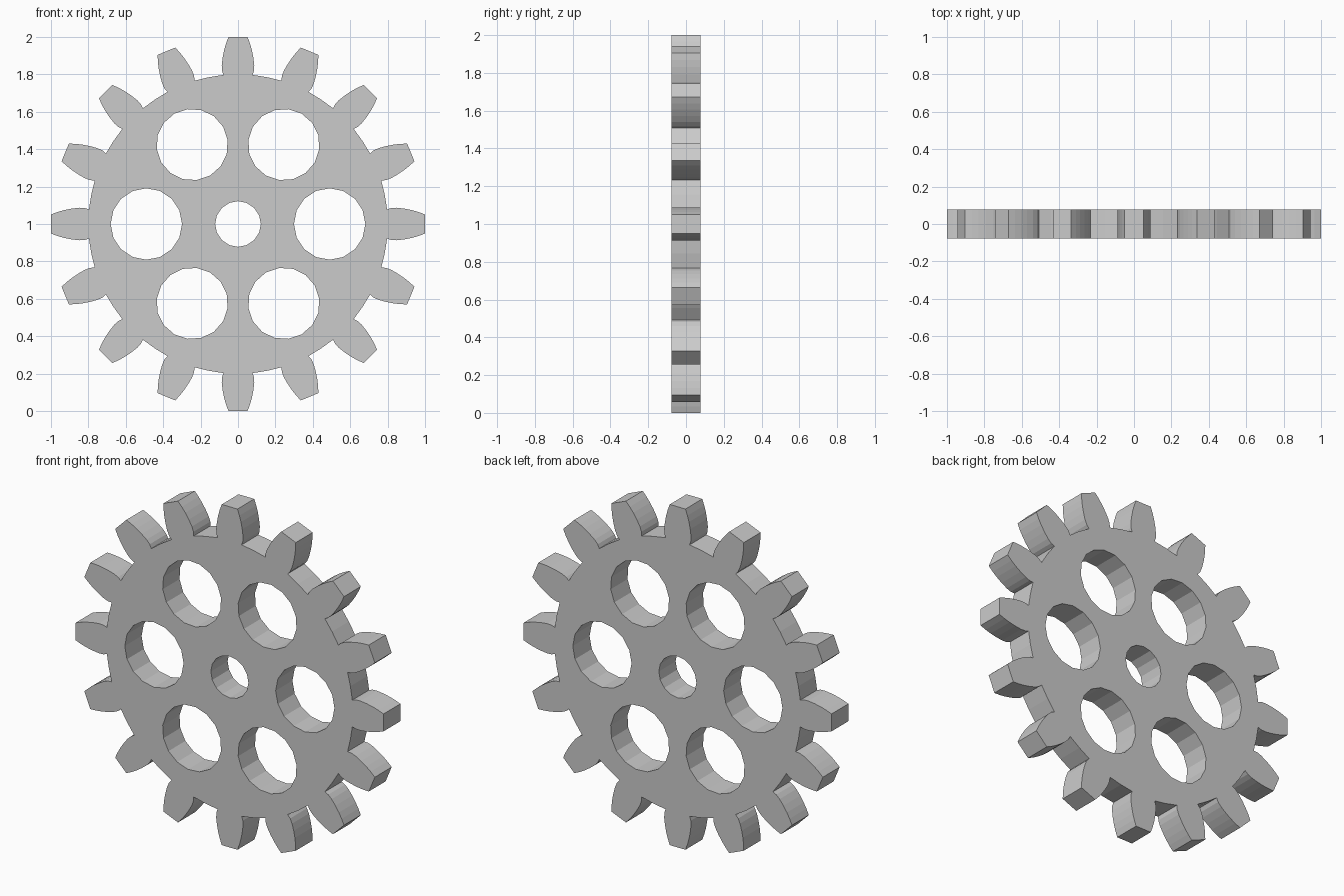
import bpy, bmesh
from math import pi, sin, cos, hypot, atan2
from mathutils import Vector

if "Cube" in bpy.data.objects:
    bpy.data.objects.remove(bpy.data.objects["Cube"])

TEETH = 16
HALF_DEPTH = 0.078
CENTRE_Z = 1.0

# half of one tooth: (distance along tooth axis, half width)
FLANK = [(0.797, 0.078), (0.82, 0.086), (0.85, 0.087), (0.89, 0.082),
         (0.93, 0.074), (0.965, 0.064), (1.0, 0.051)]


def polar(r, a):
    return (r * cos(a), r * sin(a))


def gear_outline():
    pts = []
    for i in range(TEETH):
        a = 2 * pi * i / TEETH
        tooth = [(d, -w) for d, w in FLANK] + [(d, w) for d, w in reversed(FLANK)]
        pts += [polar(hypot(d, w), a + atan2(w, d)) for d, w in tooth]
        # root between teeth
        pts.append(polar(0.8, a + pi / TEETH))
    return pts


def circle(cx, cz, r, n, start=0.0):
    return [(cx + r * cos(start + 2 * pi * k / n), cz + r * sin(start + 2 * pi * k / n))
            for k in range(n)]


# outer rim, shaft hole and six lightening holes
loops = [gear_outline(), circle(0, 0, 0.122, 16)]
for i in range(6):
    a = i * pi / 3
    cx, cz = polar(0.49, a)
    loops.append(circle(cx, cz, 0.191, 16, a))

bm = bmesh.new()
edges = []
for loop in loops:
    vs = [bm.verts.new((x, -HALF_DEPTH, z + CENTRE_Z)) for x, z in loop]
    edges += [bm.edges.new((vs[k - 1], vs[k])) for k in range(len(vs))]

# fill the front face, then extrude it to the back
bmesh.ops.triangle_fill(bm, edges=edges, use_beauty=True, normal=Vector((0, -1, 0)))
ext = bmesh.ops.extrude_face_region(bm, geom=bm.faces[:], use_keep_orig=True)
back = [g for g in ext["geom"] if isinstance(g, bmesh.types.BMVert)]
bmesh.ops.translate(bm, verts=back, vec=(0, 2 * HALF_DEPTH, 0))
bmesh.ops.recalc_face_normals(bm, faces=bm.faces[:])

mesh = bpy.data.meshes.new("gear_wheel")
bm.to_mesh(mesh)
bm.free()
gear = bpy.data.objects.new("gear_wheel", mesh)
bpy.context.collection.objects.link(gear)
